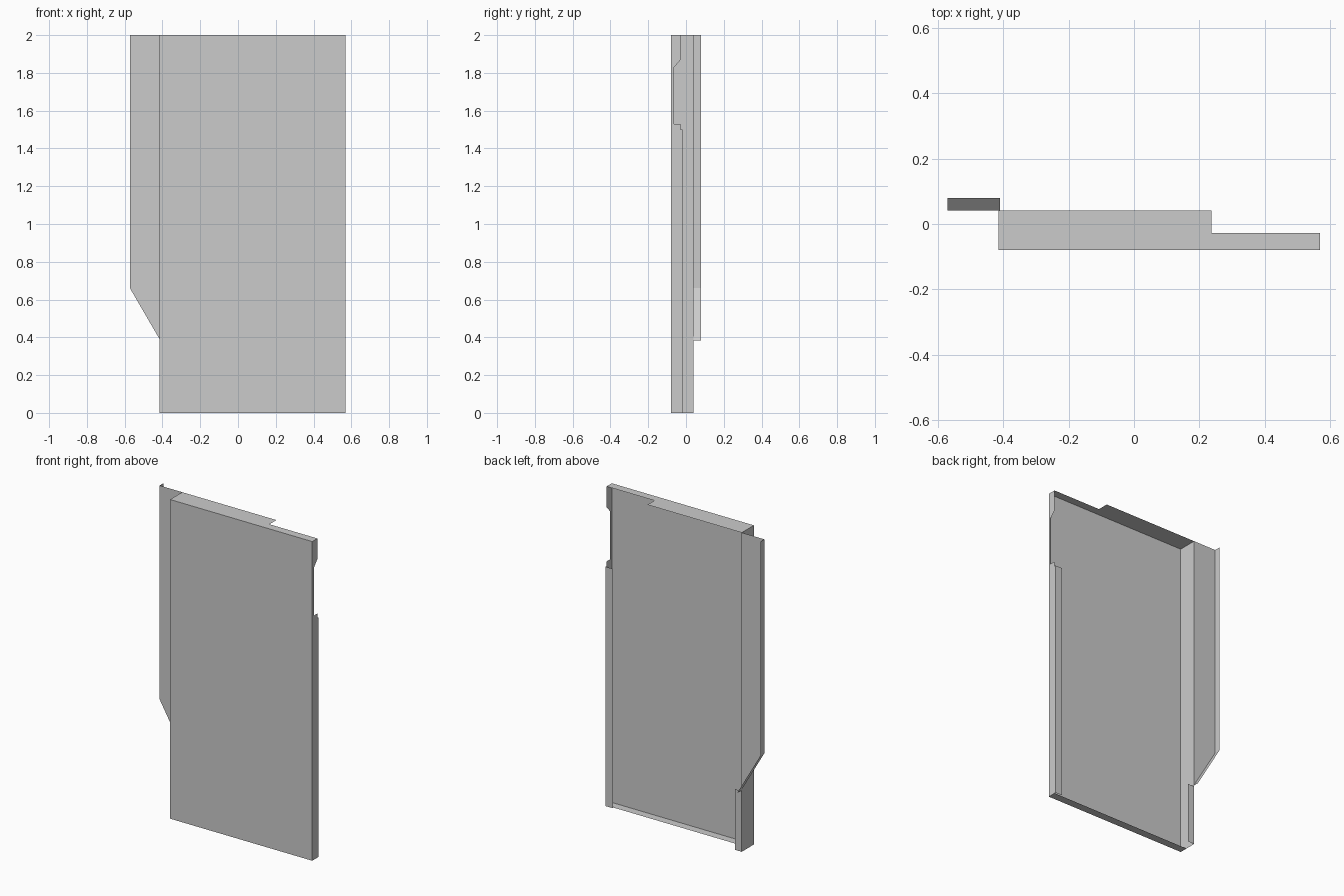
import bpy
import bmesh

cube = bpy.data.objects.get("Cube")
if cube:
    bpy.data.objects.remove(cube, do_unlink=True)

# One sheet-metal colour
metal = bpy.data.materials.new("light_grey_metal")
metal.use_nodes = True
metal.diffuse_color = (0.6, 0.6, 0.6, 1)
metal.node_tree.nodes["Principled BSDF"].inputs["Base Color"].default_value = (0.6, 0.6, 0.6, 1)

# Main fold lines
HEIGHT = 2.0
FRONT, BACK, LIP = -0.079, 0.041, 0.079
RIGHT, WALL, LEFT = -0.572, -0.415, 0.57
SHALLOW, RETURN = -0.028, -0.019
CUT_LOW, CUT_HIGH = 0.39, 0.66


def sheet(name, axis, level, outline, flip=False):
    """Flat folded sheet: an outline in the plane where axis equals level."""
    bm = bmesh.new()
    verts = []
    for a, b in outline:
        co = [a, b]
        co.insert(axis, level)
        verts.append(bm.verts.new(co))
    face = bm.faces.new(verts)
    face.normal_update()
    if (face.normal[axis] < 0) != flip:
        face.normal_flip()
    return finish(name, bm)


def finish(name, bm):
    mesh = bpy.data.meshes.new(name)
    bm.to_mesh(mesh)
    bm.free()
    mesh.materials.append(metal)
    obj = bpy.data.objects.new(name, mesh)
    bpy.context.collection.objects.link(obj)
    return obj


def rect(a0, a1, b0, b1):
    return [(a0, b0), (a1, b0), (a1, b1), (a0, b1)]


X, Y, Z = range(3)

# Front skin and the deep side wall
sheet("front_panel", Y, FRONT, rect(WALL, LEFT, 0, HEIGHT), flip=True)
sheet("deep_side_wall", X, WALL, rect(FRONT, BACK, 0, HEIGHT), flip=True)

# Top fold steps back to the shallow depth; bottom fold is shallow
sheet("top_fold", Z, HEIGHT, [
    (WALL, FRONT), (LEFT, FRONT), (LEFT, SHALLOW),
    (0.238, SHALLOW), (0.238, BACK), (WALL, BACK)])
sheet("bottom_fold", Z, 0, rect(WALL, LEFT, FRONT, SHALLOW), flip=True)

# Shallow side wall with its notch
sheet("notched_side_wall", X, LEFT, [
    (FRONT, 0), (RETURN, 0), (RETURN, 1.5), (SHALLOW, 1.5),
    (SHALLOW, 1.53), (-0.063, 1.53), (-0.063, 1.83),
    (SHALLOW, 1.87), (SHALLOW, HEIGHT), (FRONT, HEIGHT)])

# Inward returns along both sides
sheet("notched_side_return", Y, RETURN, rect(0.52, LEFT, 0, 1.5))
sheet("deep_side_return", Y, BACK, rect(WALL, WALL + 0.045, 0, CUT_LOW - 0.01))

# Outward flange with a slanted lower end
sheet("side_flange", Y, BACK, [
    (WALL, CUT_LOW), (WALL, HEIGHT), (RIGHT, HEIGHT), (RIGHT, CUT_HIGH)], flip=True)

# Lip folded back along the flange edge and its slant
bm = bmesh.new()
path = [(RIGHT, HEIGHT), (RIGHT, CUT_HIGH), (WALL + 0.004, CUT_LOW - 0.007)]
rows = [[bm.verts.new((x, y, z)) for y in (BACK, LIP)] for x, z in path]
for (a, b), (c, d) in zip(rows, rows[1:]):
    face = bm.faces.new((a, b, d, c))
    face.normal_update()
    if face.normal.x > 0:
        face.normal_flip()
finish("flange_lip", bm)
